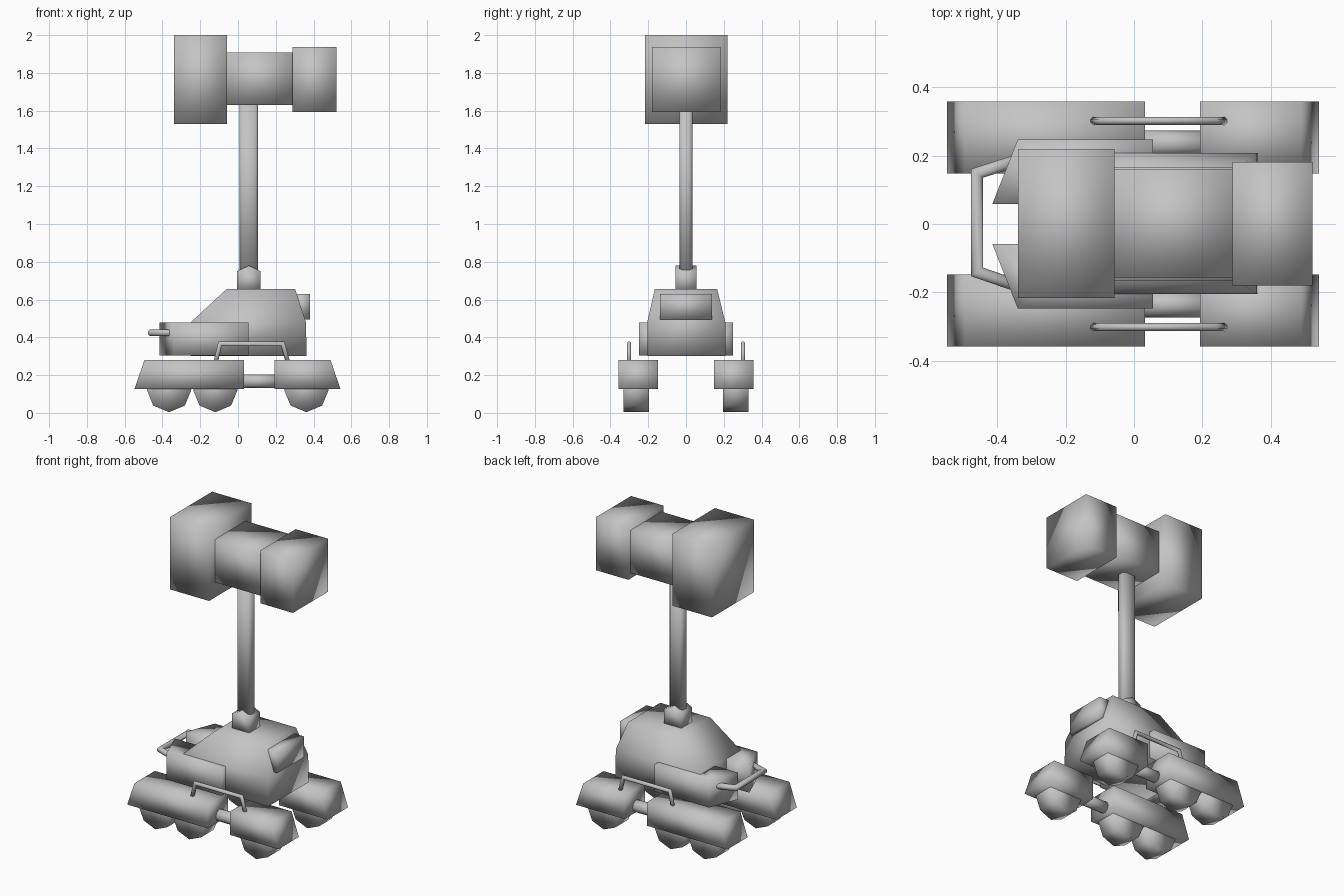
import bpy, bmesh, math
from mathutils import Vector

if "Cube" in bpy.data.objects:
    bpy.data.objects.remove(bpy.data.objects["Cube"])

grey = bpy.data.materials.new("plain_grey")
grey.diffuse_color = (0.55, 0.55, 0.55, 1)
grey.use_nodes = True
grey.node_tree.nodes["Principled BSDF"].inputs["Base Color"].default_value = grey.diffuse_color


def finish(name, bm, smooth=True):
    bmesh.ops.recalc_face_normals(bm, faces=bm.faces)
    me = bpy.data.meshes.new(name)
    bm.to_mesh(me)
    bm.free()
    me.materials.append(grey)
    for p in me.polygons:
        p.use_smooth = smooth
    ob = bpy.data.objects.new(name, me)
    bpy.context.collection.objects.link(ob)
    return ob


def loft(name, rings):
    """Closed solid through rings that all have the same point count."""
    bm = bmesh.new()
    vs = [[bm.verts.new(p) for p in r] for r in rings]
    n = len(rings[0])
    for a, b in zip(vs, vs[1:]):
        for i in range(n):
            j = (i + 1) % n
            bm.faces.new((a[i], a[j], b[j], b[i]))
    bm.faces.new(vs[0])
    bm.faces.new(vs[-1])
    return finish(name, bm)


def prism_y(name, pts, y0, y1):
    return loft(name, [[(x, y, z) for x, z in pts] for y in (y0, y1)])


def prism_z(name, pts, z0, z1):
    return loft(name, [[(x, y, z) for x, y in pts] for z in (z0, z1)])


def box(name, x0, x1, y0, y1, z0, z1):
    return prism_y(name, [(x0, z0), (x1, z0), (x1, z1), (x0, z1)], y0, y1)


def tube(name, path, r, n=8):
    """Bent round bar with mitred corners; path lies in one plane."""
    p = [Vector(q) for q in path]
    normal = (p[1] - p[0]).cross(p[2] - p[1]).normalized()
    rings = []
    for i, q in enumerate(p):
        d0 = (q - p[i - 1]).normalized() if i else (p[1] - q).normalized()
        d1 = (p[i + 1] - q).normalized() if i < len(p) - 1 else d0
        t = (d0 + d1).normalized()
        side = t.cross(normal) / max(0.4, t.dot(d0))
        rings.append([q + side * r * math.cos(a) + normal * r * math.sin(a)
                      for a in (2 * math.pi * (k + .5) / n for k in range(n))])
    return loft(name, rings)


def disc(x, z, r, n, turn=0.0):
    return [(x + r * math.cos(2 * math.pi * k / n + turn),
             z + r * math.sin(2 * math.pi * k / n + turn)) for k in range(n)]


# Head: large box, middle box, smaller box
box("head_large_box", -.34, -.057, -.216, .219, 1.53, 2.0)
box("head_middle", -.06, .29, -.157, .16, 1.63, 1.907)
box("head_small_box", .288, .522, -.18, .182, 1.593, 1.938)

# Mast with chamfered corners and its peaked collar
mast = [(sx * x, sy * y) for sx, sy, order in
        ((1, 1, 0), (-1, 1, 1), (-1, -1, 0), (1, -1, 1))
        for x, y in (((.049, .018), (.035, .034)) if not order
                     else ((.035, .034), (.049, .018)))]
prism_z("mast", [(x + .057, y) for x, y in mast], .70, 1.64)
prism_y("mast_collar", [(-.005, .64), (.12, .64), (.12, .75), (.057, .78), (-.005, .75)],
        -.056, .056)

# Cabin body: base, shoulder and narrower roof
loft("cabin_body", [
    [(-.25, -.205, .30), (.363, -.205, .30), (.363, .208, .30), (-.25, .208, .30)],
    [(-.25, -.205, .48), (.36, -.205, .48), (.36, .208, .48), (-.25, .208, .48)],
    [(-.06, -.165, .656), (.302, -.165, .656), (.302, .165, .656), (-.06, .165, .656)]])
prism_y("rear_box", [(.29, .63), (.38, .63), (.38, .495), (.34, .495)], -.137, .137)

# Bent bumper bar at the nose
tube("bumper_bar", [(-.33, .19, .424), (-.46, .148, .424),
                    (-.46, -.14, .424), (-.33, -.185, .424)], .019)

for s, side in ((1, "left"), (-1, "right")):
    # Side fender with a nose tapering inward
    prism_z(side + "_fender", [(.055, s * .248), (-.34, s * .248), (-.415, s * .058),
                               (-.22, s * .058), (-.22, s * .15), (.055, s * .15)], .303, .478)
    # Track pods with sloped outer ends
    y0, y1 = s * .148, s * .358
    prism_y(side + "_front_pod", [(-.548, .127), (.032, .127), (.032, .28), (-.495, .28)], y0, y1)
    prism_y(side + "_rear_pod", [(.193, .127), (.542, .127), (.49, .28), (.193, .28)], y0, y1)
    # Link bar between the pods
    ring = disc(s * .236, .168, .038, 10)
    loft(side + "_pod_link", [[(x, y, z) for y, z in ring] for x in (.0, .22)])
    # Eight-sided wheels
    for x, label in ((-.365, "front"), (-.12, "middle"), (.362, "rear")):
        prism_y(f"{side}_{label}_wheel", disc(x, .122, .118, 8), s * .197, s * .33)
    # Hand rail above the pods
    y = s * .302
    tube(side + "_hand_rail", [(-.12, y, .26), (-.095, y, .366),
                               (.237, y, .366), (.266, y, .26)], .0125)
